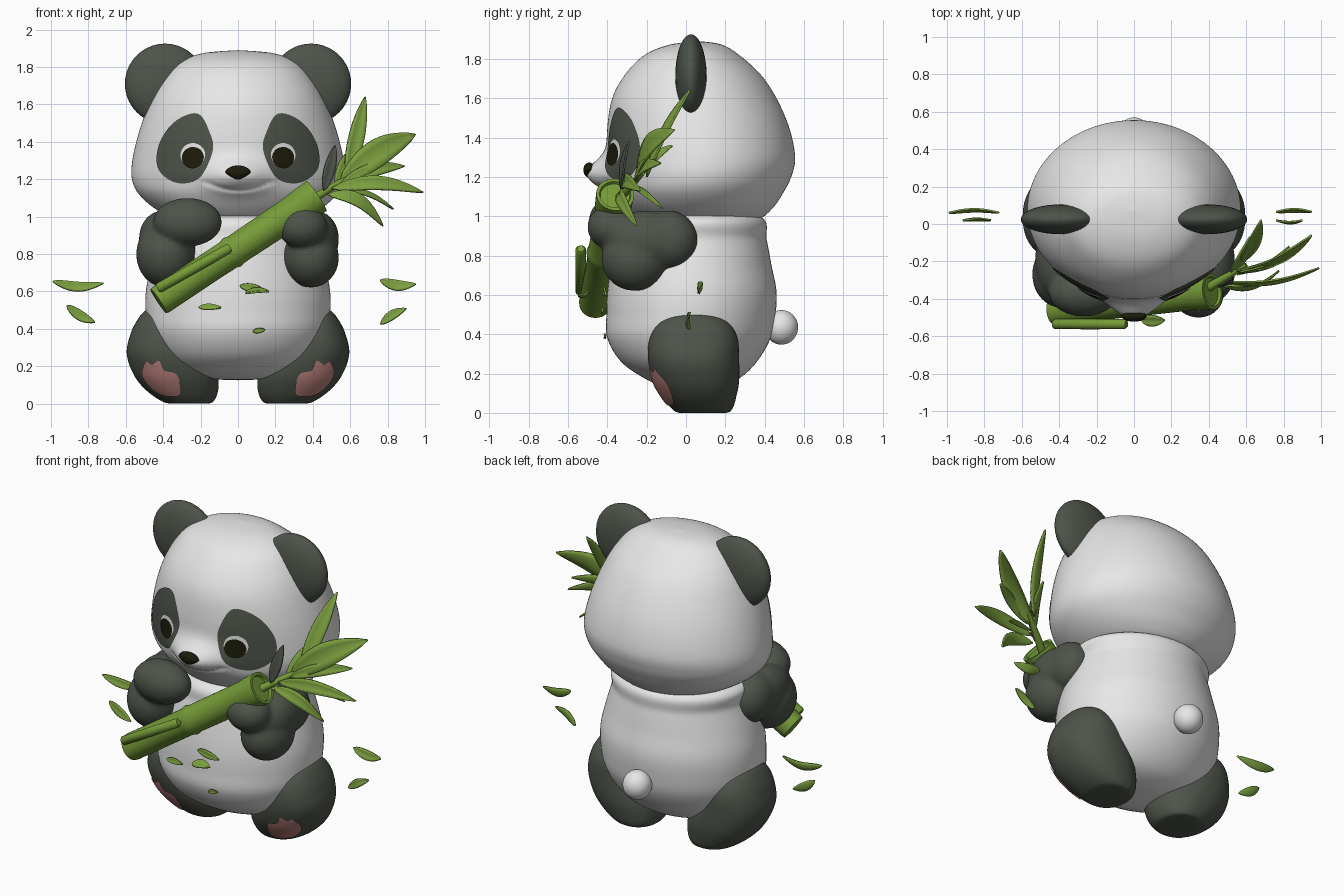
import bpy, bmesh, math
from mathutils import Vector, Matrix
from mathutils.bvhtree import BVHTree

if "Cube" in bpy.data.objects:
    bpy.data.objects.remove(bpy.data.objects["Cube"])


def material(name, rgb):
    m = bpy.data.materials.new(name)
    m.diffuse_color = (*rgb, 1)
    m.use_nodes = True
    m.node_tree.nodes["Principled BSDF"].inputs["Base Color"].default_value = m.diffuse_color
    return m


WHITE = material("fur white", (0.8, 0.8, 0.8))
DARK = material("fur charcoal", (0.075, 0.088, 0.068))
BLACK = material("eye black", (0.012, 0.011, 0.003))
PINK = material("pad pink", (0.52, 0.23, 0.21))
BAMBOO = material("bamboo green", (0.18, 0.33, 0.04))
LEAF = material("leaf green", (0.20, 0.35, 0.05))


def finish(name, bm, mat, fix=True):
    if fix:
        bmesh.ops.remove_doubles(bm, verts=bm.verts, dist=1e-5)
        bmesh.ops.recalc_face_normals(bm, faces=bm.faces)
    me = bpy.data.meshes.new(name)
    bm.to_mesh(me)
    bm.free()
    me.materials.append(mat)
    ob = bpy.data.objects.new(name, me)
    bpy.context.collection.objects.link(ob)
    return ob


def smooth_points(pts, steps, closed=False):
    """Catmull-Rom resampling of tuples of any length."""
    n, out = len(pts), []
    get = (lambda i: pts[i % n]) if closed else (lambda i: pts[min(max(i, 0), n - 1)])
    for i in range(n if closed else n - 1):
        a, b, c, d = get(i - 1), get(i), get(i + 1), get(i + 2)
        for k in range(steps):
            t = k / steps
            out.append(tuple(0.5 * (2 * q + (r - p) * t + (2 * p - 5 * q + 4 * r - s) * t * t
                                    + (3 * q - p - 3 * r + s) * t ** 3)
                             for p, q, r, s in zip(a, b, c, d)))
    if not closed:
        out.append(pts[-1])
    return out


def loft(name, rows, mat, side=1, steps=8, seg=96, n=2.0, shape=None):
    """Stack of rounded sections: (z, x min, x max, y front, y back)."""
    bm, rings = bmesh.new(), []
    for z, x0, x1, y0, y1 in smooth_points(rows, steps):
        ring = []
        for k in range(seg):
            a = 2 * math.pi * k / seg
            c, s = math.cos(a), math.sin(a)
            px = (x0 + x1) / 2 + (x1 - x0) / 2 * math.copysign(abs(c) ** (2 / n), c)
            py = (y0 + y1) / 2 + (y1 - y0) / 2 * math.copysign(abs(s) ** (2 / n), s)
            v = Vector((side * px, py, max(z, 0)))
            ring.append(bm.verts.new(shape(v) if shape else v))
        rings.append(ring)
    for r, q in zip(rings, rings[1:]):
        for k in range(seg):
            bm.faces.new((r[k], r[(k + 1) % seg], q[(k + 1) % seg], q[k]))
    return finish(name, bm, mat)


def ball(bm, centre, radii, seg=40):
    m = Matrix.Translation(centre) @ Matrix.Diagonal((*radii, 1))
    return bmesh.ops.create_uvsphere(bm, u_segments=seg, v_segments=seg // 2, radius=1, matrix=m)


def decal(name, target, outline, mat, lift, steps=6, rings=8):
    """Thin coloured plate hugging the front of a target; outline in (x, z)."""
    me = target.data
    tree = BVHTree.FromPolygons([v.co for v in me.vertices], [p.vertices[:] for p in me.polygons])
    edge = smooth_points(outline, steps, closed=True)
    cx = sum(p[0] for p in edge) / len(edge)
    cz = sum(p[1] for p in edge) / len(edge)
    bm = bmesh.new()

    def put(x, z):
        hit, nor, _, _ = tree.ray_cast(Vector((x, -2, z)), Vector((0, 1, 0)))
        return bm.verts.new(hit + nor * lift if hit else Vector((x, 0, z)))

    mid = put(cx, cz)
    loops = [[put(cx + (x - cx) * r / rings, cz + (z - cz) * r / rings) for x, z in edge]
             for r in range(1, rings + 1)]
    m = len(edge)
    for k in range(m):
        j = (k + 1) % m
        bm.faces.new((mid, loops[0][k], loops[0][j]))
        for a, b in zip(loops, loops[1:]):
            bm.faces.new((a[k], b[k], b[j], a[j]))
    bm.normal_update()
    if sum(f.normal.y for f in bm.faces) > 0:
        bmesh.ops.reverse_faces(bm, faces=bm.faces)
    return finish(name, bm, mat, fix=False)


def circle(x, z, r):
    return [(x + r * math.cos(k * math.pi / 4), z + r * math.sin(k * math.pi / 4)) for k in range(8)]


def lathe(name, a, b, profile, mat, seg=32):
    """Round rod from a to b; profile of (fraction, radius)."""
    a, b = Vector(a), Vector(b)
    q = (b - a).to_track_quat('Z', 'Y')
    bm, rings = bmesh.new(), []
    for t, r in profile:
        rings.append([bm.verts.new(a.lerp(b, t) + q @ Vector(
            (r * math.cos(2 * math.pi * k / seg), r * math.sin(2 * math.pi * k / seg), 0))) for k in range(seg)])
    for r, s in zip(rings, rings[1:]):
        for k in range(seg):
            bm.faces.new((r[k], r[(k + 1) % seg], s[(k + 1) % seg], s[k]))
    return finish(name, bm, mat)


def leaf(name, base, tip, width, face=(0.4, -1, 0.3), bend=0.03, mat=LEAF):
    """Pointed, slightly folded and arched blade."""
    base, tip = Vector(base), Vector(tip)
    d = tip - base
    side = d.cross(Vector(face)).normalized()
    up = side.cross(d).normalized()
    bm, rows, n = bmesh.new(), [], 12
    for i in range(n + 1):
        t = i / n
        w = width / 2 * (math.sin(math.pi * t ** 0.85) ** 0.8 if 0 < i < n else 0) + 0.002
        c = base + d * t + up * bend * math.sin(math.pi * t) + Vector((0, 0, bend * math.sin(math.pi * t)))
        rows.append([bm.verts.new(c + side * w * k + up * 0.25 * w * abs(k)) for k in (-1, -.5, 0, .5, 1)])
    for r, s in zip(rows, rows[1:]):
        for k in range(4):
            bm.faces.new((r[k], r[k + 1], s[k + 1], s[k]))
    ob = finish(name, bm, mat)
    mod = ob.modifiers.new("thickness", 'SOLIDIFY')
    mod.thickness, mod.offset = 0.01, 0
    return ob


# head with muzzle bulge and smile crease
def face_shape(v):
    if v.y < 0:
        v.y -= 0.11 * math.exp(-(v.x / 0.16) ** 2 - ((v.z - 1.215) / 0.085) ** 2)
        if abs(v.x) < 0.18:
            smile = 1.14 + 0.045 * (v.x / 0.17) ** 2
            v.y += 0.014 * math.exp(-((v.z - smile) / 0.011) ** 2)
    return v


def sym(rows):
    return [(z, -w, w, f, b) for z, w, f, b in rows]


head = loft("head", sym([
    (1.89, 0, .07, .07), (1.873, .19, -.08, .18), (1.82, .32, -.21, .27), (1.72, .41, -.31, .38),
    (1.6, .475, -.375, .46), (1.45, .53, -.40, .525), (1.3, .565, -.40, .555), (1.2, .567, -.395, .535),
    (1.12, .53, -.38, .495), (1.04, .44, -.33, .44), (.98, .32, -.25, .36), (.945, .15, -.1, .2),
    (.935, 0, .07, .07)]), WHITE, steps=10, seg=128, shape=face_shape)

# body and tail
loft("body", sym([
    (.125, 0, .02, .02), (.135, .17, -.11, .16), (.175, .32, -.21, .27), (.26, .42, -.33, .36),
    (.38, .48, -.40, .43), (.5, .495, -.405, .455), (.62, .49, -.40, .46), (.75, .46, -.38, .435),
    (.88, .42, -.35, .41), (1.0, .39, -.3, .375), (1.06, 0, .05, .05)]), WHITE)
bm = bmesh.new()
ball(bm, (0, .485, .435), (.085, .085, .088))
finish("tail", bm, WHITE)

# nose: ellipsoid narrowed towards the bottom
bm = bmesh.new()
ball(bm, (0, -.492, 1.235), (.068, .03, .038))
for v in bm.verts:
    v.co.x *= min(1, max(.3, 1 + (v.co.z - 1.235) * 14))
finish("nose", bm, BLACK)

LEG = [(0, .26, .26, .08, .08), (0, .16, .36, -.03, .2), (.02, .125, .42, -.07, .235), (.08, .105, .50, -.12, .255),
       (.16, .11, .56, -.165, .27), (.27, .15, .595, -.193, .27), (.38, .22, .572, -.185, .262),
       (.46, .30, .53, -.14, .215), (.50, .37, .49, -.06, .13), (.517, .43, .43, .03, .03)]
PATCH = [(.214, 1.55), (.15, 1.45), (.134, 1.35), (.2, 1.21), (.32, 1.18), (.42, 1.25), (.42, 1.38), (.337, 1.505)]
PAD = [(.49, .225), (.46, .21), (.42, .23), (.395, .18), (.33, .16), (.305, .085), (.32, .045),
       (.405, .05), (.47, .095), (.51, .16)]

for s, tag in ((-1, "right"), (1, "left")):
    # ears
    bm = bmesh.new()
    ball(bm, (s * .39, .025, 1.71), (.215, .08, .215))
    finish(f"{tag}_ear", bm, DARK)
    # legs and foot pads
    leg = loft(f"{tag}_leg", LEG, DARK, side=s, n=2.25, seg=72)
    decal(f"{tag}_foot_pad", leg, [(s * x, z) for x, z in PAD], PINK, .007)
    # eyes
    decal(f"{tag}_eye_patch", head, [(s * x, z) for x, z in PATCH], DARK, .006)
    decal(f"{tag}_eye_white", head, circle(s * .237, 1.328, .065), WHITE, .011)
    decal(f"{tag}_eye_iris", head, circle(s * .235, 1.314, .058), BLACK, .016)

# arms: blended ellipsoids
ARMS = {
    "left_arm": [((.345, -.38, .945), (.135, .122, .115)), ((.39, -.26, .78), (.15, .17, .16)),
                 ((.42, -.2, .88), (.12, .2, .15)), ((.41, -.09, .88), (.12, .15, .15))],
    "right_arm": [((-.27, -.37, .97), (.185, .125, .13)), ((-.385, -.27, .80), (.16, .18, .18)),
                  ((-.41, -.2, .88), (.12, .2, .15)), ((-.41, -.09, .88), (.12, .15, .15))]}
for name, parts in ARMS.items():
    bm = bmesh.new()
    for c, r in parts:
        ball(bm, c, r)
    ob = finish(name, bm, DARK, fix=False)
    re = ob.modifiers.new("blend", 'REMESH')
    re.mode, re.voxel_size, re.use_smooth_shade = 'VOXEL', .014, True
    sm = ob.modifiers.new("soften", 'SMOOTH')
    sm.factor, sm.iterations = .5, 8

# bamboo stalk, side shoot and twig
A, B = (-.425, -.465, .548), (.42, -.36, 1.11)
lathe("bamboo_stalk", A, B, [(0, 0), (0, .078), (.02, .081), (.44, .081), (.465, .09), (.49, .083), (.86, .087),
                             (.92, .094), (1, .097), (1, .08), (.985, .075), (.985, 0)], BAMBOO)
lathe("bamboo_shoot", (-.43, -.535, .615), (-.04, -.535, .835),
      [(0, 0), (0, .02), (.02, .027), (.5, .028), (.97, .027), (1, .018), (1, 0)], BAMBOO, 20)
lathe("twig", (.38, -.35, 1.08), (.60, -.22, 1.22), [(0, 0), (0, .025), (.5, .02), (1, .012), (1, 0)], BAMBOO, 12)

# leaf spray at the top of the stalk, loose leaves beside and in front
for name, base, tip, w, bend in [
        ("top_leaf", (.58, -.2, 1.2), (.68, .02, 1.64), .085, .01),
        ("broad_leaf", (.54, -.25, 1.18), (.95, -.06, 1.44), .14, .03),
        ("middle_leaf", (.55, -.26, 1.18), (.89, -.13, 1.27), .07, .02),
        ("long_leaf", (.5, -.31, 1.15), (.99, -.235, 1.13), .075, .03),
        ("low_leaf", (.48, -.33, 1.12), (.775, -.25, .95), .07, .04),
        ("thin_leaf", (.55, -.27, 1.15), (.83, -.12, 1.04), .025, .02),
        ("back_leaf", (.52, -.26, 1.17), (.62, -.07, 1.36), .07, .01)]:
    leaf(name, base, tip, w, bend=bend)
leaf("small_dark_leaf", (.46, -.33, 1.14), (.52, -.29, 1.38), .06, bend=.005, mat=DARK)
for i, (base, tip, w, bend, face) in enumerate([
        ((-.99, .06, .655), (-.72, .06, .645), .05, -.02, (0, -1, .3)),
        ((-.915, .02, .525), (-.765, .02, .435), .05, -.01, (0, -1, .2)),
        ((.76, .065, .66), (.95, .065, .64), .055, -.015, (0, -1, .3)),
        ((.76, .02, .425), (.90, .02, .51), .045, .008, (0, -1, .2)),
        ((.01, -.412, .63), (.15, -.408, .60), .04, .002, (0, -1, .1)),
        ((.04, -.515, .59), (.165, -.515, .60), .06, .003, (0, -.4, 1)),
        ((-.21, -.41, .515), (-.09, -.425, .515), .03, .002, (0, -1, .3)),
        ((.08, -.41, .385), (.145, -.41, .395), .022, .001, (0, -1, 0))]):
    leaf(f"loose_leaf_{i + 1}", base, tip, w, face, bend)

# smooth shading with crisp rims
bpy.ops.object.select_all(action='SELECT')
bpy.context.view_layer.objects.active = head
bpy.ops.object.shade_smooth_by_angle(angle=math.radians(40))
